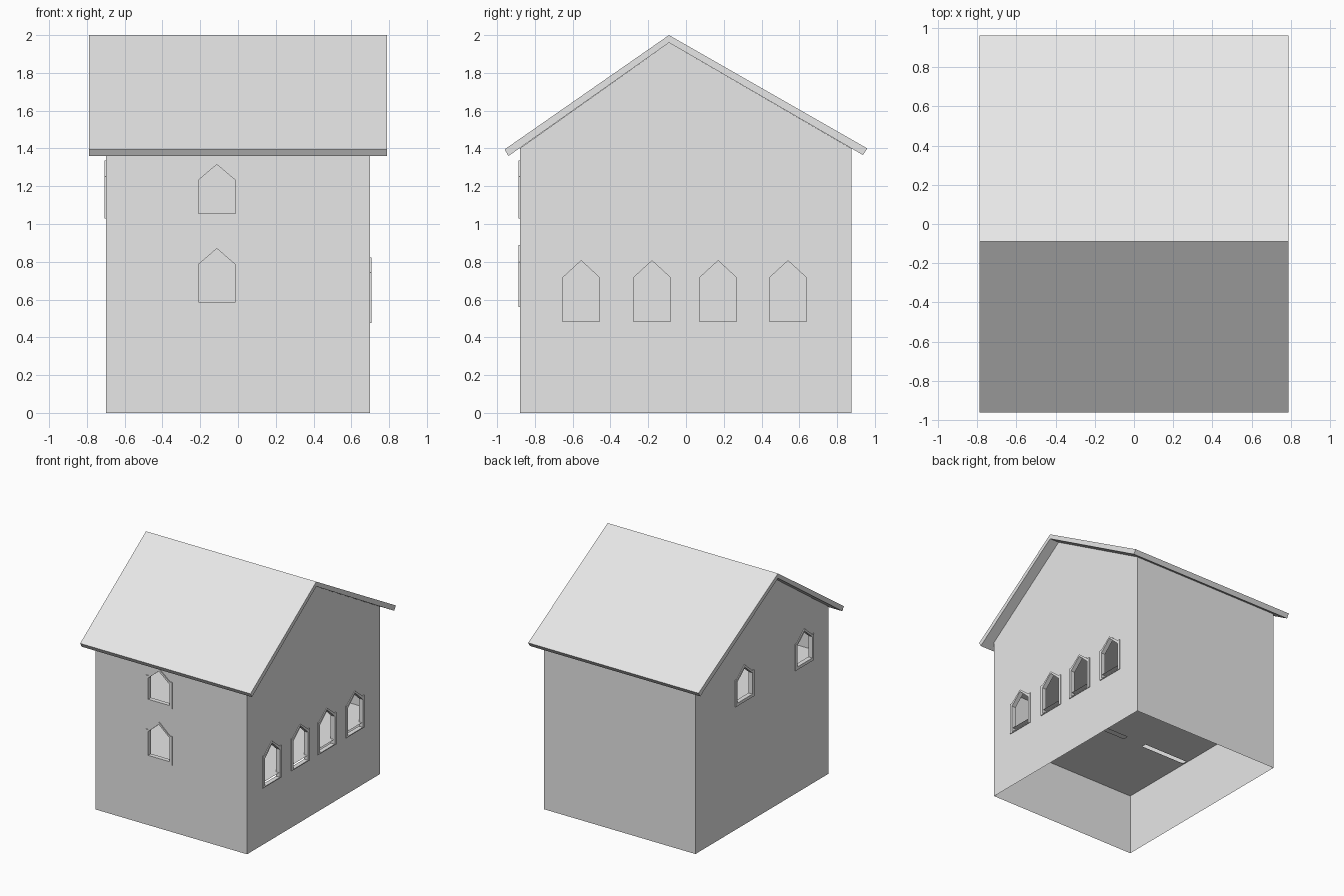
import bpy, bmesh
from mathutils import Matrix, Vector

if "Cube" in bpy.data.objects:
    bpy.data.objects.remove(bpy.data.objects["Cube"])

grey = bpy.data.materials.new("light_grey")
grey.diffuse_color = (0.8, 0.8, 0.8, 1)
grey.use_nodes = True
grey.node_tree.nodes["Principled BSDF"].inputs["Base Color"].default_value = grey.diffuse_color

W, Y0, Y1 = 0.70, -0.88, 0.875       # wall positions
EAVE, RIDGE_Y, RIDGE_Z = 1.40, -0.09, 1.96


def plane(u, v, origin):
    """Matrix that lays a drawing's (u, v) axes into the scene."""
    u, v = Vector(u), Vector(v)
    m = Matrix((u, v, u.cross(v))).transposed().to_4x4()
    m.translation = origin
    return m


def panel(name, loops, matrix, back=0, front=0):
    """Fill an outline with holes; give it depth along the normal if asked."""
    bm = bmesh.new()
    edges = []
    for loop in loops:
        vs = [bm.verts.new((a, b, back)) for a, b in loop]
        edges += [bm.edges.new((vs[i - 1], vs[i])) for i in range(len(vs))]
    bmesh.ops.triangle_fill(bm, edges=edges, use_beauty=True, normal=(0, 0, 1))
    bm.normal_update()
    bmesh.ops.reverse_faces(bm, faces=[f for f in bm.faces if f.normal.z < 0])
    if front != back:
        ext = bmesh.ops.extrude_face_region(bm, geom=bm.faces[:], use_keep_orig=True)
        top = [g for g in ext["geom"] if isinstance(g, bmesh.types.BMVert)]
        bmesh.ops.translate(bm, verts=top, vec=(0, 0, front - back))
        bmesh.ops.recalc_face_normals(bm, faces=bm.faces[:])
    bm.transform(matrix)
    me = bpy.data.meshes.new(name)
    bm.to_mesh(me)
    bm.free()
    me.materials.append(grey)
    ob = bpy.data.objects.new(name, me)
    bpy.context.collection.objects.link(ob)
    return ob


def pointed(c, half, bottom, shoulder, peak):
    return [(c - half, bottom), (c + half, bottom), (c + half, shoulder),
            (c, peak), (c - half, shoulder)]


def rect(a0, a1, b0, b1):
    return [(a0, b0), (a1, b0), (a1, b1), (a0, b1)]


def wall(name, outline, matrix, windows):
    """Wall sheet with pointed window openings and raised frames."""
    holes = []
    for i, (c, (ob, os, op, ib, ish, ip)) in enumerate(windows):
        inner = pointed(c, 0.098, ib, ish, ip)
        outer = [(c - 0.122, ob), (c + 0.122, ob), (c + 0.122, os), (c + 0.10, os),
                 (c, op), (c - 0.10, os), (c - 0.122, os)]
        holes.append(inner)
        panel(f"{name}_window_frame_{i + 1}", [outer, inner], matrix, -0.03, 0.007)
    panel(name, [outline] + holes, matrix)


# Window heights: outer bottom, shoulder, peak, then opening bottom, shoulder, peak
LOWER = (0.56, 0.80, 0.89, 0.586, 0.785, 0.87)
UPPER = (1.03, 1.252, 1.337, 1.055, 1.232, 1.315)
SIDE = (0.475, 0.743, 0.823, 0.483, 0.716, 0.806)

# Walls
gable = [(Y0, 0), (Y1, 0), (Y1, EAVE), (RIDGE_Y, RIDGE_Z), (Y0, EAVE)]
mirrored = [(-a, b) for a, b in gable]
up = (0, 0, 1)
wall("front_wall", rect(-W, W, 0, EAVE), plane((1, 0, 0), up, (0, Y0, 0)),
     [(-0.112, LOWER), (-0.112, UPPER)])
wall("back_wall", rect(-W, W, 0, EAVE), plane((-1, 0, 0), up, (0, Y1, 0)), [])
wall("right_wall", gable, plane((0, 1, 0), up, (W, 0, 0)),
     [(c, SIDE) for c in (-0.555, -0.18, 0.17, 0.54)])
wall("left_wall", mirrored, plane((0, -1, 0), up, (-W, 0, 0)),
     [(c, UPPER) for c in (-0.23, 0.56)])

# Inner floors; the lower one has two narrow slots
flat = ((1, 0, 0), (0, 1, 0))
floor = rect(-W, W, Y0, Y1)
panel("lower_floor", [floor, rect(-0.69, -0.27, -0.22, -0.18),
                      rect(-0.08, 0.2, -0.22, -0.18)], plane(*flat, (0, 0, 0.52)))
panel("upper_floor", [floor], plane(*flat, (0, 0, 1.0)))

# Roof: one bent slab
roof = [(-0.94, 1.36), (RIDGE_Y, RIDGE_Z), (0.937, 1.365),
        (0.96, 1.40), (RIDGE_Y, 2.0), (-0.96, 1.395)]
panel("roof", [roof], plane((0, 1, 0), up, (0, 0, 0)), -0.7875, 0.7875)
